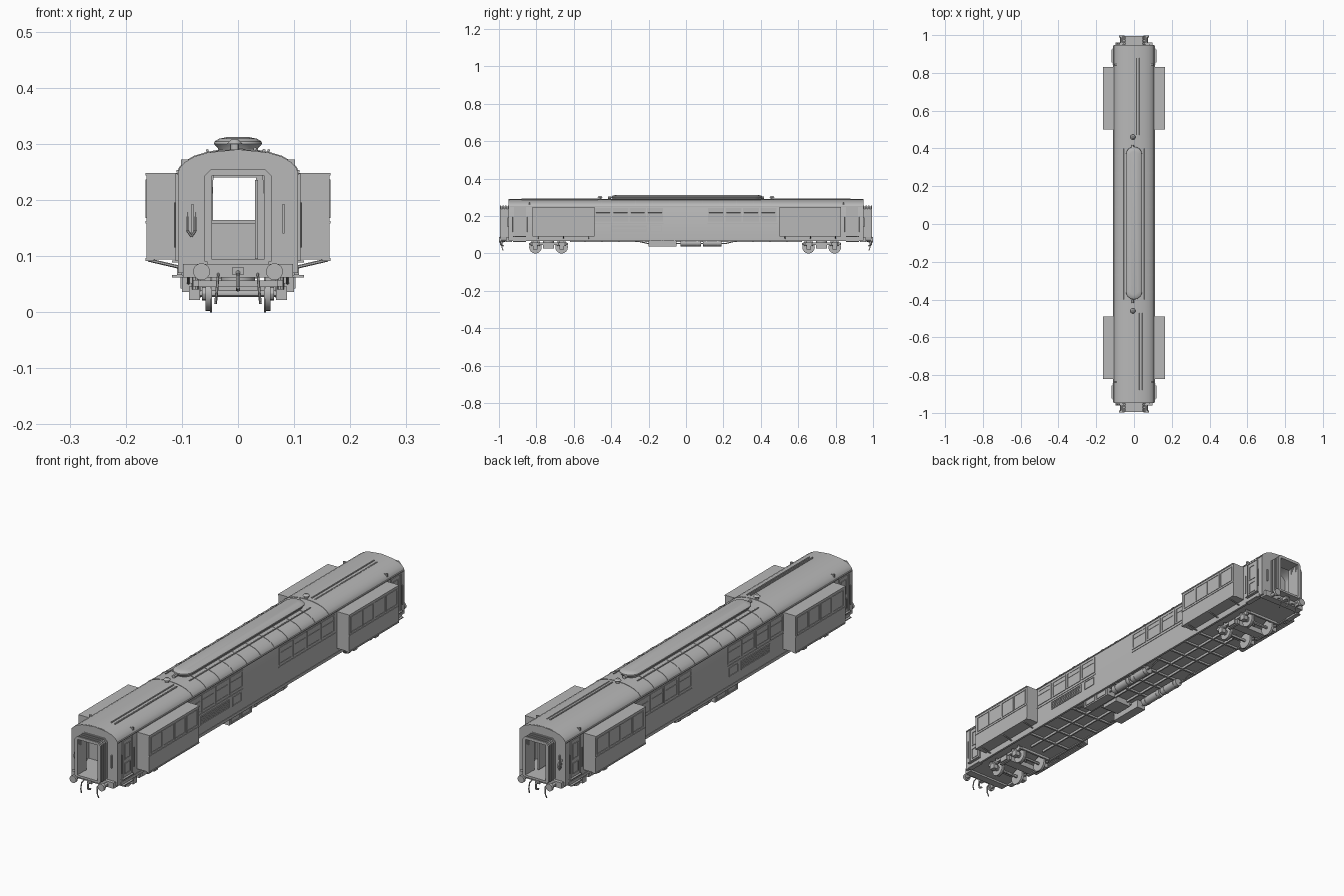
import bpy, bmesh, math
from mathutils import Vector

if "Cube" in bpy.data.objects:
    bpy.data.objects.remove(bpy.data.objects["Cube"])

grey = bpy.data.materials.new("carriage grey")
grey.diffuse_color = (0.48, 0.48, 0.48, 1)
grey.use_nodes = True
grey.node_tree.nodes["Principled BSDF"].inputs["Base Color"].default_value = grey.diffuse_color
parts = {}


def get(part):
    return parts.setdefault(part, bmesh.new())


def prism(part, pts, y0, y1):
    """Extrude an (x, z) outline along y."""
    bm = get(part)
    a, b = ([bm.verts.new((x, y, z)) for x, z in pts] for y in (y0, y1))
    bm.faces.new(a)
    bm.faces.new(b[::-1])
    for i in range(len(pts)):
        j = (i + 1) % len(pts)
        bm.faces.new((a[i], a[j], b[j], b[i]))


def box(part, x0, x1, y0, y1, z0, z1):
    prism(part, [(x0, z0), (x1, z0), (x1, z1), (x0, z1)], y0, y1)


def cyl(part, p, q, r, n=12, r2=None):
    p, q = Vector(p), Vector(q)
    m = (q - p).to_track_quat('Z', 'Y').to_matrix().to_4x4()
    m.translation = (p + q) / 2
    bmesh.ops.create_cone(get(part), cap_ends=True, segments=n, radius1=r,
                          radius2=r if r2 is None else r2, depth=(q - p).length, matrix=m)


def tube(part, pts, r, n=6):
    for p, q in zip(pts, pts[1:]):
        cyl(part, p, q, r, n)


def frame(part, x, s, y0, y1, z0, z1, t=0.004, d=0.0025):
    """Raised border on a side wall at x, facing direction s."""
    xs = (x - s * 0.001, x + s * d)
    for a, b in ((z0, z0 + t), (z1 - t, z1)):
        box(part, *xs, y0, y1, a, b)
    for a, b in ((y0, y0 + t), (y1 - t, y1)):
        box(part, *xs, a, b, z0 + t, z1 - t)


# Hollow body shell with arched roof
half = [(0, .290), (.03, .2885), (.055, .284), (.078, .277), (.095, .267), (.104, .257), (.107, .249)]
arch = [(-x, z) for x, z in half[:0:-1]] + half
W, E = 0.107, 0.945
outer = arch + [(W, .070), (-W, .070)]
inner = [(x * .96, .16 + (z - .16) * .96) for x, z in arch] + [(W * .96, .090), (-W * .96, .090)]
bm = get("body_shell")
rings = [[bm.verts.new((x, y, z)) for x, z in prof]
         for prof, y in ((outer, -E), (outer, E), (inner, E), (inner, -E))]
for k in range(4):
    a, b = rings[k], rings[(k + 1) % 4]
    for i in range(len(a)):
        j = (i + 1) % len(a)
        bm.faces.new((a[i], a[j], b[j], b[i]))

# Roof ribs and eaves gutter
for k in range(11):
    y = -0.45 + k * 0.09
    prism("roof_rib", [(x * 1.01, .16 + (z - .16) * 1.012) for x, z in arch], y - .002, y + .002)
for s in (-1, 1):
    box("gutter", s * .105, s * .110, -E, E, .249, .253)
    box("sole_bar", s * .100, s * .109, -.93, .93, .066, .078)

# Raised roof clerestory with rounded ends
bm, last = get("roof_clerestory"), None
for w, z in ((.032, .280), (.036, .292), (.043, .300), (.042, .304), (.034, .309), (.018, .312)):
    ring = []
    for e in (1, -1):
        for k in range(9):
            a = math.pi * k / 8 + (0 if e > 0 else math.pi)
            ring.append(bm.verts.new((w * math.cos(a), .005 + e * .362 + w * math.sin(a), z)))
    if last:
        for i in range(len(ring)):
            j = (i + 1) % len(ring)
            bm.faces.new((last[i], last[j], ring[j], ring[i]))
    else:
        bm.faces.new(ring[::-1])
    last = ring
bm.faces.new(last)

# Roof pipes and ventilators
for e in (-1, 1):
    for x, z in ((.030, .291), (.046, .288)):
        x -= .018 if e > 0 else 0
        tube("roof_pipe", [(x, e * .88, z), (x, e * .47, z)], .003)
    cyl("roof_vent", (-.006, e * .46, .284), (-.006, e * .46, .300), .008)
    cyl("roof_vent", (-.006, e * .46, .300), (-.006, e * .46, .308), .014, r2=.006)
    cyl("clerestory_lamp", (-.006, e * .40, .296), (-.006, e * .418, .296), .007)
    tube("roof_rail", [(e * .055, -.40, .288), (e * .055, .40, .288)], .0025)

for e in (-1, 1):
    y0, y1 = e * (E - .012), e * (E + .003)
    # End wall around an open doorway
    for s in (-1, 1):
        prism("end_wall", [(s * .047, .07), (s * W, .07)] + [(s * x, z) for x, z in half[:1:-1]]
              + [(s * .047, .285)], y0, y1)
    prism("end_wall", [(-.047, .243), (.047, .243), (.047, .285), (0, .29), (-.047, .285)], y0, y1)
    box("end_wall", -.047, .047, y0, y1, .07, .092)
    # Pleated gangway bellows
    for k in range(7):
        a = E + k * .0072
        o = .060 if k % 2 == 0 else .055
        h = .255 if k % 2 == 0 else .250
        ya, yb = e * a, e * (a + .0072)
        for s in (-1, 1):
            prism("gangway_bellows", [(s * .046, .09), (s * o, .09), (s * o, h - .012),
                                      (s * (o - .012), h), (s * .046, h)], ya, yb)
        box("gangway_bellows", -.046, .046, ya, yb, .243, h)
        box("gangway_floor", -.055, .055, ya, yb, .085, .094)
    # Inner vestibule partition, half gate and open door leaf
    yp = e * .84
    box("vestibule_partition", -.102, -.045, yp, yp + .006, .09, .272)
    box("vestibule_partition", .032, .102, yp, yp + .006, .09, .272)
    box("vestibule_partition", -.045, .032, yp, yp + .006, .24, .278)
    box("half_gate", -.045, .032, yp, yp + .005, .09, .160)
    box("half_gate", -.047, .034, yp - .003, yp + .008, .158, .164)
    box("door_leaf", .030, .036, e * .86, e * .93, .095, .235)
    # Headstock, buffers, coupling and hoses
    box("headstock", -.098, .098, e * .93, e * .962, .062, .086)
    for s in (-1, 1):
        cyl("buffer", (s * .065, e * .955, .072), (s * .065, e * .99, .072), .008)
        cyl("buffer", (s * .065, e * .988, .072), (s * .065, e * .999, .072), .015, 20)
        tube("brake_hose", [(s * .035, e * .96, .068), (s * .036, e * .982, .060),
                            (s * .038, e * .985, .035), (s * .040, e * .978, .015)], .0025)
        for z in (.062, .088):
            box("step", s * .098, s * .118, e * .855, e * .925, z, z + .004)
        box("step", s * .098, s * .102, e * .86, e * .92, .062, .09)
        # Side entrance doors with windows and handrails
        ya, yb = sorted((e * .855, e * .920))
        box("entrance_door", s * .105, s * .109, ya, yb, .090, .245)
        frame("entrance_door_frame", s * .109, s, ya, yb, .088, .247)
        frame("door_window_frame", s * .109, s, ya + .014, yb - .014, .165, .230)
        frame("door_lower_panel", s * .109, s, ya + .014, yb - .014, .105, .150, .002)
        for y in (ya - .008, yb + .008):
            tube("handrail", [(s * .112, y, .115), (s * .112, y, .195)], .002)
        box("end_grip", s * .079, s * .083, y1, y1 + e * .006, .14, .193)
    box("coupler", -.010, .010, e * .955, e * .985, .066, .080)
    tube("coupler_hook", [(0, e * .98, .073), (0, e * .992, .066), (0, e * .99, .045), (0, e * .975, .040)], .004)
    tube("end_cable", [(-.090, y1, .178), (-.090, y1 + e * .008, .145), (-.083, y1 + e * .009, .135),
                       (-.076, y1 + e * .008, .145), (-.076, y1, .178)], .002)

for s in (-1, 1):
    # Main windows
    for start in (-.487, .118):
        for k in range(4):
            a = start + k * .093
            frame("window_frame", s * W, s, a, a + .086, .170, .242, .006)
            box("window_pane", s * W, s * (W + .001), a + .006, a + .08, .176, .236)
            tube("window_bar", [(s * (W + .001), a + .006, .218), (s * (W + .001), a + .08, .218)], .0012)
    box("waist_rail", s * .106, s * .109, -.49, -.12, .158, .163)
    box("waist_rail", s * .106, s * .109, .115, .49, .158, .163)
    # Side grille hatch
    frame("side_hatch", s * W, s, -.40, -.21, .115, .152)
    for k in range(4):
        box("hatch_slat", s * W, s * (W + .002), -.395, -.215, .121 + k * .007, .124 + k * .007)
    frame("side_hatch", s * W, s, -.19, -.13, .115, .152, .003)
    # Slide-out bays
    for b0, b1 in ((-.82, -.49), (.50, .83)):
        X = .163
        box("slide_out_bay", s * .103, s * X, b0, b1, .094, .245)
        box("bay_roof", s * .100, s * .165, b0, b1, .243, .248)
        box("bay_sill", s * .150, s * .165, b0, b1, .091, .096)
        for k in range(4):
            a = b0 + .012 + k * .078
            frame("bay_window_frame", s * X, s, a, a + .074, .168, .236, .004, .002)
        box("bay_waist_rail", s * X, s * .165, b0, b1, .158, .162)
        for y in (b0 + .03, (b0 + b1) / 2, b1 - .03):
            tube("bay_brace", [(s * .100, y, .079), (s * .160, y, .093)], .003)

# Bogies
for c in (-.735, .725):
    for dy in (-.07, .07):
        y = c + dy
        cyl("axle", (-.08, y, .033), (.08, y, .033), .006)
        for s in (-1, 1):
            cyl("wheel", (s * .049, y, .033), (s * .058, y, .033), .031, 24)
            cyl("wheel", (s * .046, y, .033), (s * .050, y, .033), .0335, 24)
            cyl("wheel_hub", (s * .057, y, .033), (s * .064, y, .033), .012)
            box("axle_box", s * .068, s * .087, y - .012, y + .012, .022, .046)
            cyl("spring", (s * .076, y - .018, .04), (s * .076, y - .018, .064), .006, 8)
            cyl("spring", (s * .076, y + .018, .04), (s * .076, y + .018, .064), .006, 8)
    for s in (-1, 1):
        box("bogie_frame", s * .066, s * .080, c - .10, c + .10, .046, .057)
        box("bogie_frame", s * .066, s * .078, c - .03, c + .03, .026, .048)
    box("bogie_bolster", -.084, .084, c - .02, c + .02, .030, .052)
    cyl("bogie_pivot", (0, c, .05), (0, c, .075), .03, 16)
    for d in (-.1, .1):
        box("bogie_cross_beam", -.07, .07, c + d - .004, c + d + .004, .045, .056)

# Underframe beams, truss rods and equipment
for k in range(13):
    y = -.54 + k * .09
    box("floor_beam", -.10, .10, y - .004, y + .004, .062, .072)
for s in (-1, 1):
    box("long_beam", s * .028, s * .034, -.62, .62, .060, .072)
    tube("truss_rod", [(s * .088, -.28, .070), (s * .088, -.20, .052), (s * .088, .21, .052),
                       (s * .088, .28, .070)], .003)
    box("equipment_box", s * .060, s * .100, -.20, -.05, .036, .072)
    frame("equipment_lid", s * .100, s, -.19, -.13, .042, .068, .003)
    frame("equipment_lid", s * .100, s, -.12, -.06, .042, .068, .003)
    for a, b in ((-.03, .08), (.09, .19)):
        cyl("air_tank", (s * .080, a, .055), (s * .080, b, .055), .017, 16)
        for y in (a + .02, b - .02):
            cyl("tank_strap", (s * .080, y - .003, .055), (s * .080, y + .003, .055), .0185, 16)
box("battery_case", -.045, .030, -.16, -.08, .045, .072)

# Turn every part into an object
for name, bm in parts.items():
    bmesh.ops.recalc_face_normals(bm, faces=bm.faces[:])
    me = bpy.data.meshes.new(name)
    bm.to_mesh(me)
    bm.free()
    me.materials.append(grey)
    ob = bpy.data.objects.new(name, me)
    bpy.context.collection.objects.link(ob)
    ob.select_set(True)
    bpy.context.view_layer.objects.active = ob
bpy.ops.object.shade_smooth_by_angle(angle=math.radians(30))
